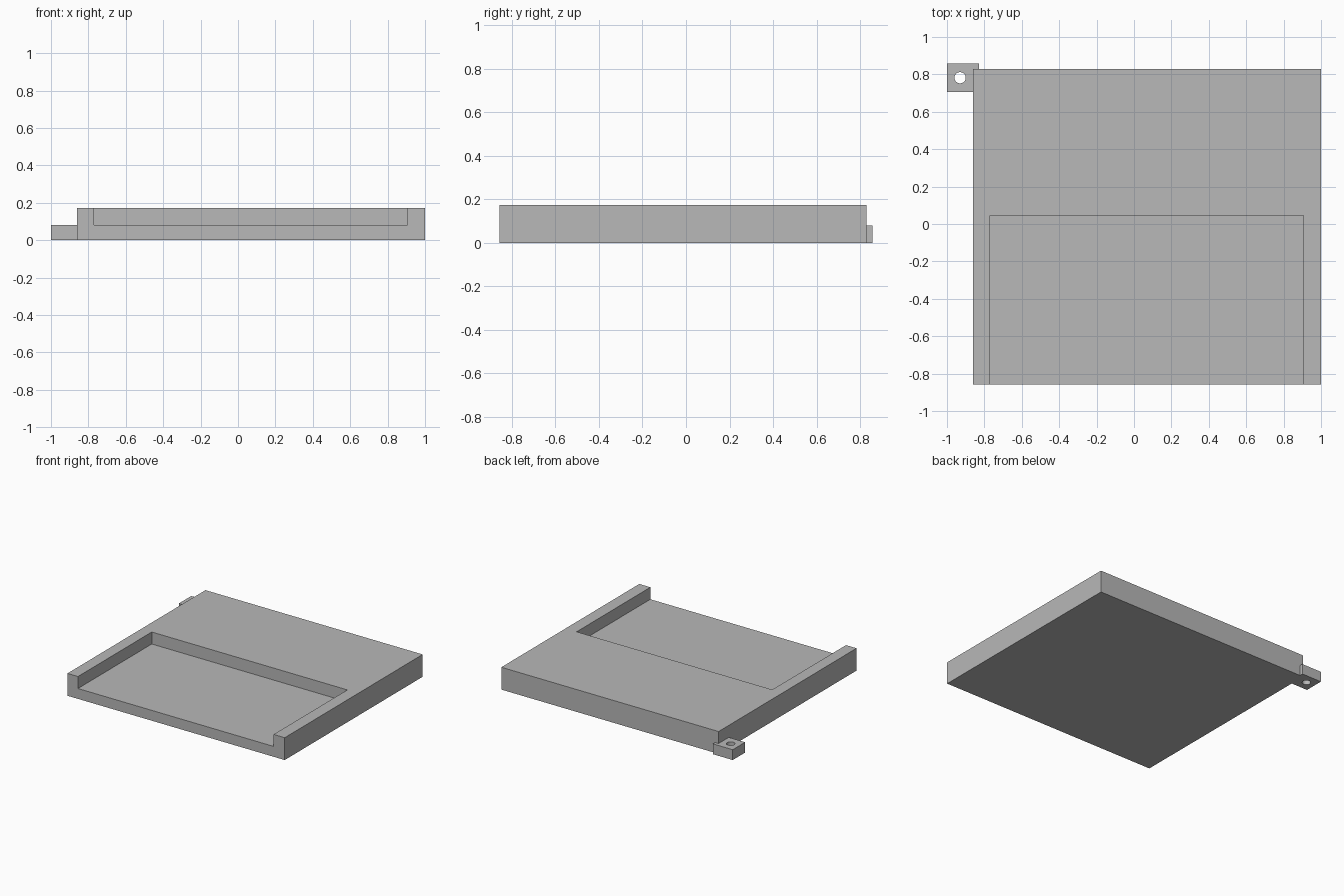
import bpy
import bmesh
from mathutils import Matrix, Vector

cube = bpy.data.objects.get("Cube")
if cube:
    bpy.data.objects.remove(cube, do_unlink=True)

grey = bpy.data.materials.new("plain grey")
grey.use_nodes = True
colour = (0.48, 0.48, 0.48, 1)
grey.diffuse_color = colour
grey.node_tree.nodes["Principled BSDF"].inputs["Base Color"].default_value = colour


def finish(name, bm):
    mesh = bpy.data.meshes.new(name)
    bm.to_mesh(mesh)
    bm.free()
    mesh.materials.append(grey)
    obj = bpy.data.objects.new(name, mesh)
    bpy.context.collection.objects.link(obj)
    return obj


def box(name, low, high):
    low, high = Vector(low), Vector(high)
    bm = bmesh.new()
    bmesh.ops.create_cube(bm, size=1, matrix=Matrix.Translation((low + high) / 2)
                          @ Matrix.Diagonal((high - low).to_4d()))
    return finish(name, bm)


def cylinder(name, centre, radius, depth):
    bm = bmesh.new()
    bmesh.ops.create_cone(bm, cap_ends=True, segments=32, radius1=radius, radius2=radius,
                          depth=depth, matrix=Matrix.Translation(centre))
    return finish(name, bm)


def combine(target, other, operation):
    """Apply a boolean and discard the helper solid."""
    mod = target.modifiers.new(operation, "BOOLEAN")
    mod.operation = operation
    mod.solver = "EXACT"
    mod.object = other
    bpy.context.view_layer.objects.active = target
    bpy.ops.object.modifier_apply(modifier=mod.name)
    bpy.data.objects.remove(other, do_unlink=True)


back, top, floor = 0.83, 0.173, 0.08
front = -0.857

# Square tray with a shallow recess open to the front
tray = box("tray", (-0.86, front, 0), (1, back, top))
combine(tray, box("recess_cutter", (-0.77, front - 0.1, floor), (0.905, 0.045, top + 0.1)),
        "DIFFERENCE")

# Corner mounting tab with a round screw hole
combine(tray, box("tab", (-1, 0.705, 0), (-0.83, -front, floor)), "UNION")
combine(tray, cylinder("hole_cutter", (-0.93, 0.782, floor / 2), 0.03, 0.3), "DIFFERENCE")

# Flat faces, smooth hole wall
bpy.ops.object.select_all(action="DESELECT")
tray.select_set(True)
bpy.context.view_layer.objects.active = tray
bpy.ops.object.shade_smooth_by_angle()
